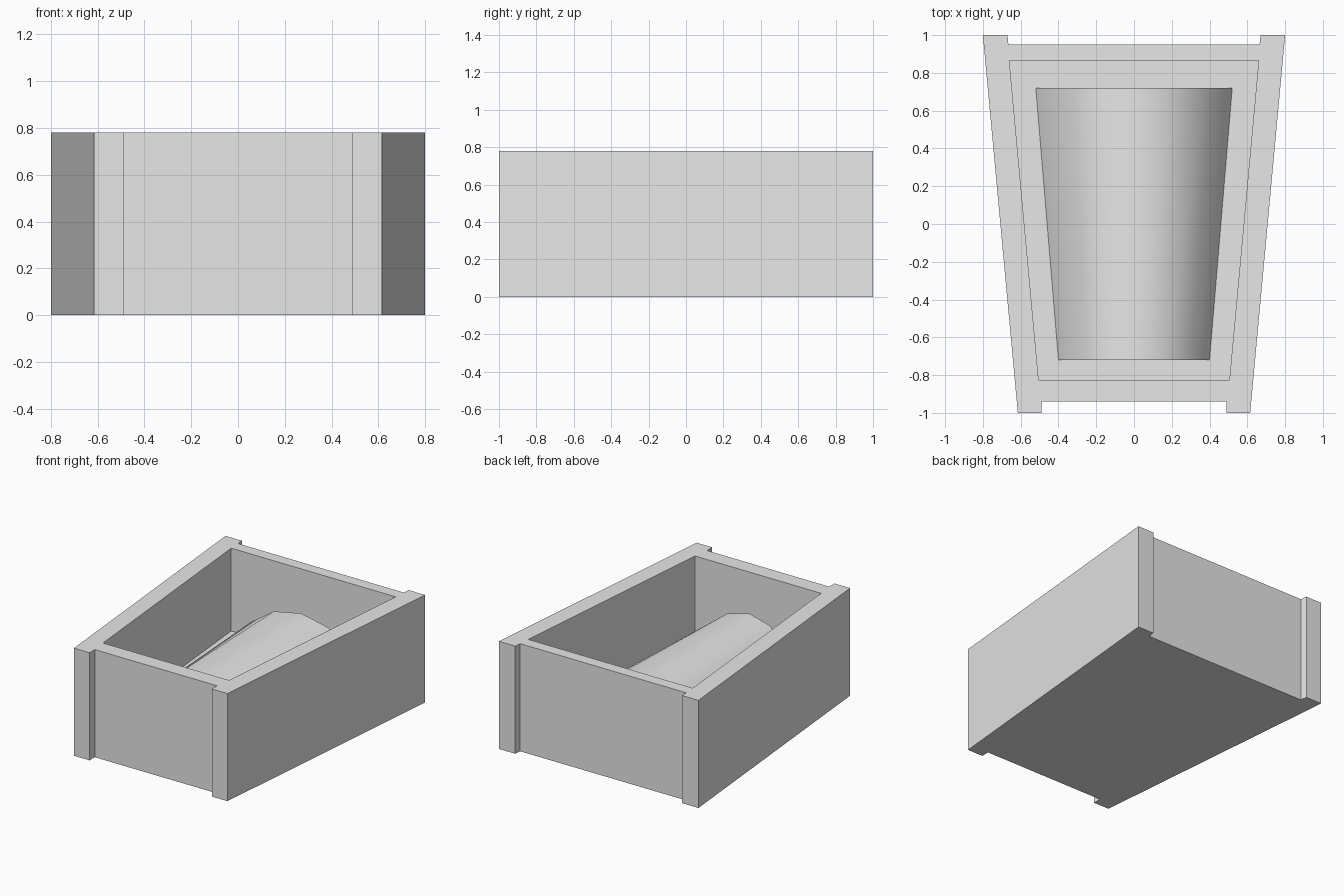
import bpy, bmesh, math

cube = bpy.data.objects.get("Cube")
if cube:
    bpy.data.objects.remove(cube, do_unlink=True)

stone = bpy.data.materials.new("stone_grey")
stone.use_nodes = True
GREY = (0.8, 0.8, 0.8, 1)
stone.diffuse_color = GREY
stone.node_tree.nodes["Principled BSDF"].inputs["Base Color"].default_value = GREY


def loft(name, start, end):
    """Solid between two matching closed loops."""
    bm = bmesh.new()
    a = [bm.verts.new(p) for p in start]
    b = [bm.verts.new(p) for p in end]
    bm.faces.new(a)
    bm.faces.new(b)
    n = len(a)
    for i in range(n):
        j = (i + 1) % n
        bm.faces.new((a[i], a[j], b[j], b[i]))
    bmesh.ops.recalc_face_normals(bm, faces=bm.faces)
    mesh = bpy.data.meshes.new(name)
    bm.to_mesh(mesh)
    bm.free()
    mesh.materials.append(stone)
    obj = bpy.data.objects.new(name, mesh)
    bpy.context.collection.objects.link(obj)
    return obj


def prism(name, half, bottom, top):
    """Upright prism from the +x half of a mirrored outline."""
    outline = half + [(-x, y) for x, y in reversed(half)]
    return loft(name, [(x, y, bottom) for x, y in outline],
                [(x, y, top) for x, y in outline])


HEIGHT, FLOOR, CREST = 0.78, 0.18, 0.54

# Tapered trough with corner posts standing proud of the end walls
trough = prism("trough", [(0.49, -0.94), (0.49, -1), (0.615, -1),
                          (0.8, 1), (0.67, 1), (0.665, 0.95)], 0, HEIGHT)

# Hollow out the cavity
cutter = prism("cavity_cutter", [(0.505, -0.825), (0.66, 0.865)], FLOOR, HEIGHT + 0.2)
cutter.hide_render = True
cut = trough.modifiers.new("cavity", "BOOLEAN")
cut.operation = "DIFFERENCE"
cut.solver = "EXACT"
cut.object = cutter
bpy.context.view_layer.objects.active = trough
bpy.ops.object.modifier_apply(modifier=cut.name)
bpy.data.objects.remove(cutter, do_unlink=True)


# Arched, tapered mound lying on the cavity floor
def arch(half_width, y, segments=6):
    rise = CREST - FLOOR
    base = 0.52
    radius = (base ** 2 + rise ** 2) / (2 * rise)
    sweep = math.asin(base / radius)
    points = []
    for i in range(segments + 1):
        t = sweep * (2 * i / segments - 1)
        points.append((half_width * radius * math.sin(t) / base, y,
                       CREST - radius * (1 - math.cos(t))))
    return points


mound = loft("mound", arch(0.4, -0.72), arch(0.52, 0.72))
bpy.ops.object.select_all(action="DESELECT")
mound.select_set(True)
bpy.context.view_layer.objects.active = mound
bpy.ops.object.shade_smooth_by_angle(angle=math.radians(35))
